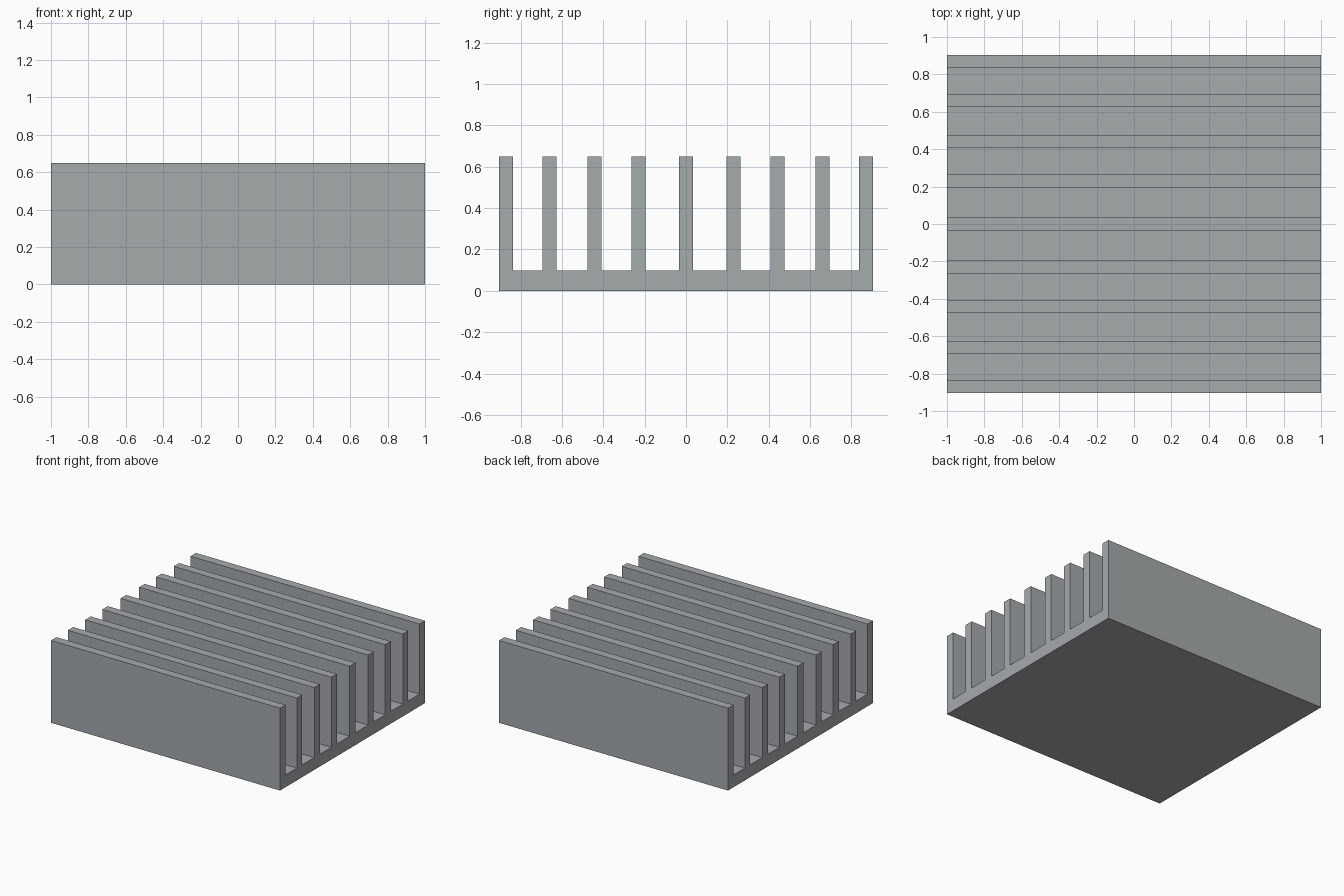
import bpy
import bmesh

if "Cube" in bpy.data.objects:
    bpy.data.objects.remove(bpy.data.objects["Cube"])

HALF_LENGTH = 1.0
BASE_TOP, FIN_TOP = 0.097, 0.65

metal = bpy.data.materials.new("grey aluminium")
metal.diffuse_color = (0.376, 0.405, 0.416, 1.0)
metal.use_nodes = True
metal.node_tree.nodes["Principled BSDF"].inputs["Base Color"].default_value = metal.diffuse_color

# Fin edges (inner, outer) on the +y side, mirrored to -y around the middle fin
side_fins = [(0.196, 0.264), (0.408, 0.477), (0.627, 0.694), (0.836, 0.904)]
fins = [(-b, -a) for a, b in reversed(side_fins)] + [(-0.035, 0.035)] + side_fins

# Comb-shaped cross-section: flat base, then up and over each fin from +y to -y
profile = [(fins[0][0], 0.0), (fins[-1][1], 0.0)]
for i, (a, b) in enumerate(reversed(fins)):
    if i > 0:
        profile.append((b, BASE_TOP))
    profile += [(b, FIN_TOP), (a, FIN_TOP)]
    if i < len(fins) - 1:
        profile.append((a, BASE_TOP))

# Extrude the cross-section along x
bm = bmesh.new()
section = bm.faces.new([bm.verts.new((-HALF_LENGTH, y, z)) for y, z in profile])
result = bmesh.ops.extrude_face_region(bm, geom=[section], use_keep_orig=True)
moved = [g for g in result["geom"] if isinstance(g, bmesh.types.BMVert)]
bmesh.ops.translate(bm, verts=moved, vec=(2 * HALF_LENGTH, 0, 0))
bmesh.ops.recalc_face_normals(bm, faces=bm.faces)

mesh = bpy.data.meshes.new("finned_heat_sink")
bm.to_mesh(mesh)
bm.free()
mesh.materials.append(metal)
heat_sink = bpy.data.objects.new("finned_heat_sink", mesh)
bpy.context.collection.objects.link(heat_sink)
